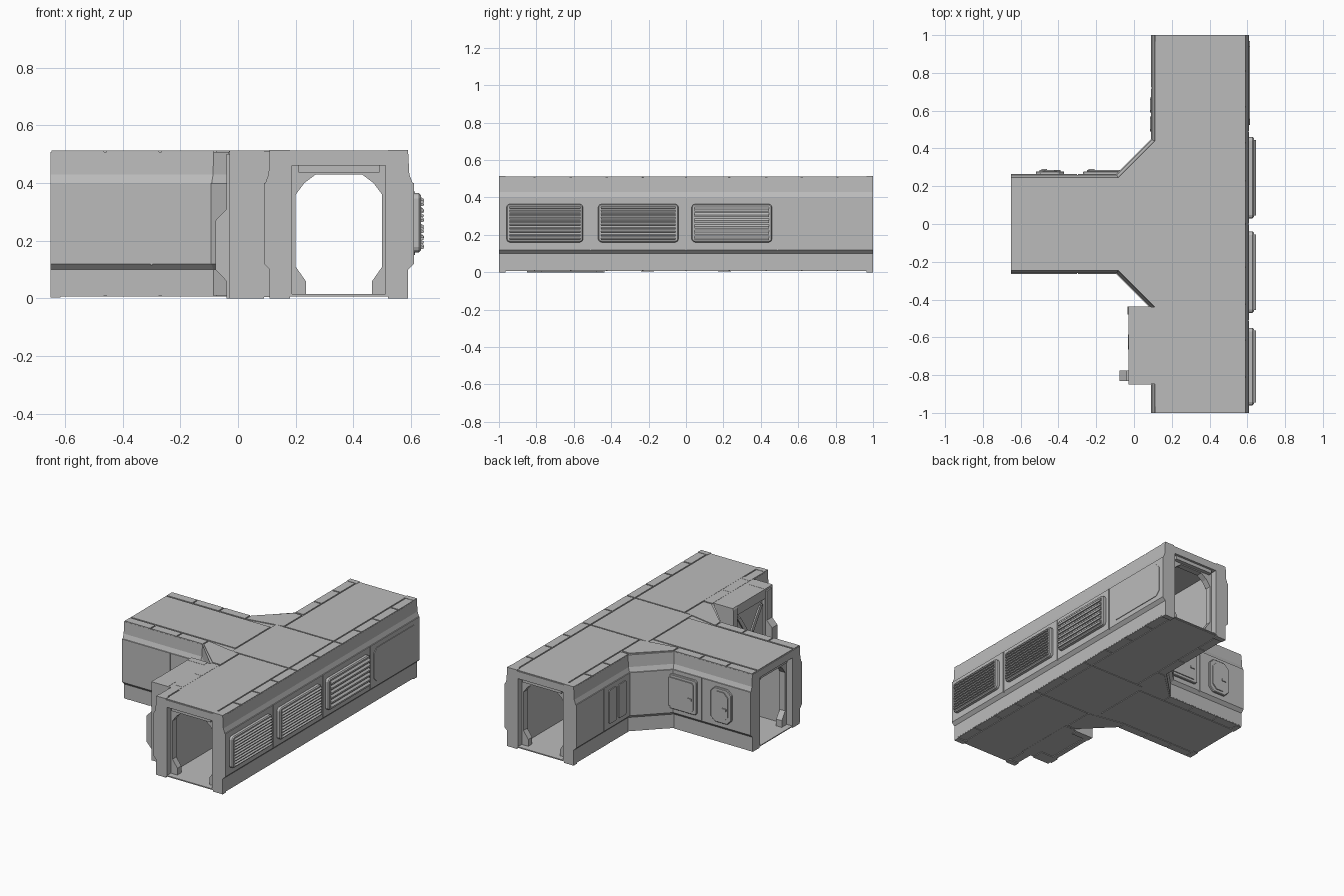
import bpy, bmesh, math

if "Cube" in bpy.data.objects:
    bpy.data.objects.remove(bpy.data.objects["Cube"], do_unlink=True)

grey = bpy.data.materials.new("plain_grey")
grey.use_nodes = True
grey.diffuse_color = (0.5, 0.5, 0.5, 1)
grey.node_tree.nodes["Principled BSDF"].inputs["Base Color"].default_value = (0.5, 0.5, 0.5, 1)


def add_prism(bm, pts, axis, a, b):
    """Extrude a 2D polygon along an axis from a to b."""
    place = {"x": lambda p, t: (t, p[0], p[1]),
             "y": lambda p, t: (p[0], t, p[1]),
             "z": lambda p, t: (p[0], p[1], t)}[axis]
    add_loft(bm, [[place(p, t) for p in pts] for t in (a, b)])


def add_loft(bm, rings):
    rows = [[bm.verts.new(p) for p in ring] for ring in rings]
    n = len(rows[0])
    for low, high in zip(rows, rows[1:]):
        for i in range(n):
            j = (i + 1) % n
            bm.faces.new((low[i], low[j], high[j], high[i]))
    bm.faces.new(rows[0][::-1])
    bm.faces.new(rows[-1])


def finish(name, bm, bevel=0):
    bmesh.ops.recalc_face_normals(bm, faces=bm.faces)
    mesh = bpy.data.meshes.new(name)
    bm.to_mesh(mesh)
    bm.free()
    mesh.materials.append(grey)
    ob = bpy.data.objects.new(name, mesh)
    bpy.context.collection.objects.link(ob)
    if bevel:
        mod = ob.modifiers.new("bevel", "BEVEL")
        mod.width = bevel
        mod.segments = 1
    return ob


def prism(name, pts, axis, a, b, bevel=0):
    bm = bmesh.new()
    add_prism(bm, pts, axis, a, b)
    return finish(name, bm, bevel)


def rect(u0, u1, v0, v1):
    return [(u0, v0), (u1, v0), (u1, v1), (u0, v1)]


def octagon(u0, u1, v0, v1, c):
    return [(u0 + c, v0), (u1 - c, v0), (u1, v0 + c), (u1, v1 - c),
            (u1 - c, v1), (u0 + c, v1), (u0, v1 - c), (u0, v0 + c)]


def t_outline(d, end=0.0):
    """T-shaped footprint pulled in by d, with open ends pushed out by end."""
    c = 0.358 - 1.41 * d
    w, e, h = 0.09 + d, 0.61 - d, 0.265 - d
    half = [(e, 1 + end), (w, 1 + end), (w, w + c), (h - c, h), (-0.65 - end, h)]
    return [(x, -y) for x, y in half] + [(x, y) for x, y in reversed(half)]


# Corridor shell: lofted T, hollowed, with panel seams cut in the walls
levels = [(0.01, 0.02), (0.10, 0.02), (0.12, 0), (0.40, 0), (0.401, 0.005),
          (0.43, 0.016), (0.507, 0.02)]
bm = bmesh.new()
add_loft(bm, [[(x, y, z) for x, y in t_outline(d)] for z, d in levels])
shell = finish("corridor_shell", bm)

bm = bmesh.new()
add_prism(bm, t_outline(0.098, 0.1), "z", 0.016, 0.46)
for y in (-0.51, 0, 0.49):
    add_prism(bm, rect(0.605, 0.63, y - 0.003, y + 0.003), "z", -0.05, 0.6)
for s in (-1, 1):
    add_prism(bm, rect(-0.303, -0.297, s * 0.26, s * 0.29), "z", -0.05, 0.6)
    add_prism(bm, rect(0.07, 0.095, s * 0.72 - 0.003, s * 0.72 + 0.003), "z", -0.05, 0.6)
cutter = finish("hollow_cutter", bm)
cutter.hide_render = True
mod = shell.modifiers.new("hollow", "BOOLEAN")
mod.operation = "DIFFERENCE"
mod.solver = "EXACT"
mod.object = cutter
bpy.context.view_layer.objects.active = shell
bpy.ops.object.modifier_apply(modifier="hollow")
bpy.data.objects.remove(cutter, do_unlink=True)

# Edge tiles and centre panels on the roof and underside
gap = 0.004
main_cuts = [-1, -0.81, -0.615, -0.425, -0.23, 0, 0.23, 0.43, 0.62, 0.81, 1]
branch_cuts = [-0.65, -0.46, -0.27, -0.08]
tiles = [rect(0.175, 0.525, -0.995, -0.234), rect(0.115, 0.525, -0.226, 0.226),
         rect(0.175, 0.525, 0.234, 0.995), rect(-0.645, 0.107, -0.18, 0.18)]
for a, b in zip(main_cuts, main_cuts[1:]):
    tiles.append(rect(0.533, 0.589, a + gap, b - gap))
    if abs(a + b) > 0.85:
        tiles.append(rect(0.111, 0.167, a + gap, b - gap))
for s in (-1, 1):
    for a, b in zip(branch_cuts, branch_cuts[1:]):
        tiles.append(rect(a + gap, b - gap, min(s * 0.19, s * 0.244), max(s * 0.19, s * 0.244)))
    tiles.append([(-0.076, s * 0.19), (0.167, s * 0.234), (0.167, s * 0.42),
                  (0.111, s * 0.42), (-0.076, s * 0.244)])
for name, z0, z1 in (("roof_tiles", 0.505, 0.512), ("underside_tiles", 0.006, 0.012)):
    bm = bmesh.new()
    for t in tiles:
        add_prism(bm, t, "z", z0, z1)
    finish(name, bm)

# Doorway arches inside the tunnels
inner = [(-0.115, 0.012), (-0.115, 0.06), (-0.15, 0.11), (-0.15, 0.36), (-0.12, 0.40), (-0.08, 0.43)]
outer = [(-0.165, 0.012), (-0.165, 0.465)]
arch = inner + [(-u, v) for u, v in reversed(inner)] + [(-u, v) for u, v in outer] + outer[::-1]
for y in (-0.94, -0.45, 0.45, 0.94):
    prism("main_arch", [(u + 0.35, v) for u, v in arch], "y", y - 0.02, y + 0.02)
for x in (-0.59, -0.13):
    prism("branch_arch", arch, "x", x - 0.02, x + 0.02)

# End frames: feet, header and jamb rails at each open end
bm = bmesh.new()
for s in (-1, 1):
    ends = sorted((s, s * 0.965))
    for x in (0.11, 0.52):
        add_prism(bm, rect(x, x + 0.07, 0, 0.03), "y", *ends)
        add_prism(bm, rect(x, x + 0.07, 0.48, 0.514), "y", *ends)
    add_prism(bm, rect(0.21, 0.49, 0.437, 0.462), "y", *sorted((s * 0.985, s * 0.95)))
    add_prism(bm, rect(min(s * 0.17, s * 0.24), max(s * 0.17, s * 0.24), 0.003, 0.03), "x", -0.65, -0.615)
add_prism(bm, rect(-0.14, 0.14, 0.437, 0.462), "x", -0.635, -0.6)
finish("end_frames", bm)

# Service pipe along the inside of the long wall
pipe = [(0.487 + 0.014 * math.cos(math.tau * i / 12), 0.435 + 0.014 * math.sin(math.tau * i / 12))
        for i in range(12)]
pipe_ob = prism("service_pipe", pipe, "y", -0.92, 0.92)

# Louvred vents on the long wall
for y0, y1, count in ((-0.96, -0.55, 10), (-0.47, -0.04, 10), (0.03, 0.46, 6)):
    prism("vent_base", octagon(y0, y1, 0.16, 0.365, 0.012), "x", 0.60, 0.634, 0.006)
    bm = bmesh.new()
    step = 0.185 / count
    for i in range(count):
        z = 0.17 + i * step
        slat = [(0.628, z + 0.002), (0.643, z + 0.002), (0.645, z + step * 0.45), (0.63, z + step - 0.002)]
        add_prism(bm, slat, "y", y0 + 0.015, y1 - 0.015)
    finish("vent_slats", bm)

# Flat wall hatches
prism("long_wall_hatch", octagon(0.525, 0.97, 0.15, 0.37, 0.03), "x", 0.605, 0.614)
for y0, y1 in ((0.49, 0.57), (0.59, 0.67)):
    prism("narrow_hatch", octagon(y0, y1, 0.15, 0.37, 0.01), "x", 0.084, 0.095)

# Raised panels on the rear branch wall
for x0, x1, c in ((-0.52, -0.37, 0.03), (-0.27, -0.04, 0.012)):
    top = 0.375
    prism("branch_panel", octagon(x0, x1, 0.15, top, c), "y", 0.26, 0.279, 0.004)
    prism("branch_panel_face", octagon(x0 + 0.02, x1 - 0.02, 0.17, top - 0.02, c), "y", 0.27, 0.285)
    prism("panel_handle", rect(x0 + 0.03, x0 + 0.06, 0.24, 0.255), "y", 0.28, 0.291)

# Side airlock: body, pillars, control box and braced door
prism("airlock_body", rect(-0.01, 0.18, 0.005, 0.511), "y", -0.848, -0.44)
bulge = [(0.09, 0), (-0.04, 0), (-0.04, 0.06), (-0.078, 0.10), (-0.078, 0.27),
         (-0.04, 0.31), (-0.04, 0.50), (-0.03, 0.512), (0.09, 0.512)]
prism("airlock_front_pillar", [(max(x, -0.03), z) for x, z in bulge if z not in (0.50,)], "y", -0.85, -0.77)
prism("airlock_control_box", bulge[:-2] + [(0.09, 0.50)], "y", -0.83, -0.775)
rear = [(x if x > 0 else max(x, -0.035), z) for x, z in bulge]
prism("airlock_rear_pillar", rear, "y", -0.48, -0.437)
prism("airlock_sill", rect(-0.03, 0.0, 0.0, 0.05), "y", -0.78, -0.47)
prism("airlock_lintel", rect(-0.03, 0.0, 0.45, 0.511), "y", -0.78, -0.47)
prism("airlock_door", octagon(-0.765, -0.485, 0.05, 0.45, 0.04), "x", -0.018, 0.0)
bm = bmesh.new()
for v0, v1 in ((0.08, 0.42), (0.42, 0.08)):
    add_prism(bm, [(-0.755, v0), (-0.725, v0), (-0.495, v1), (-0.525, v1)], "x", -0.027, -0.01)
finish("airlock_door_braces", bm)
prism("airlock_door_hub", octagon(-0.665, -0.585, 0.21, 0.29, 0.022), "x", -0.032, -0.01)
